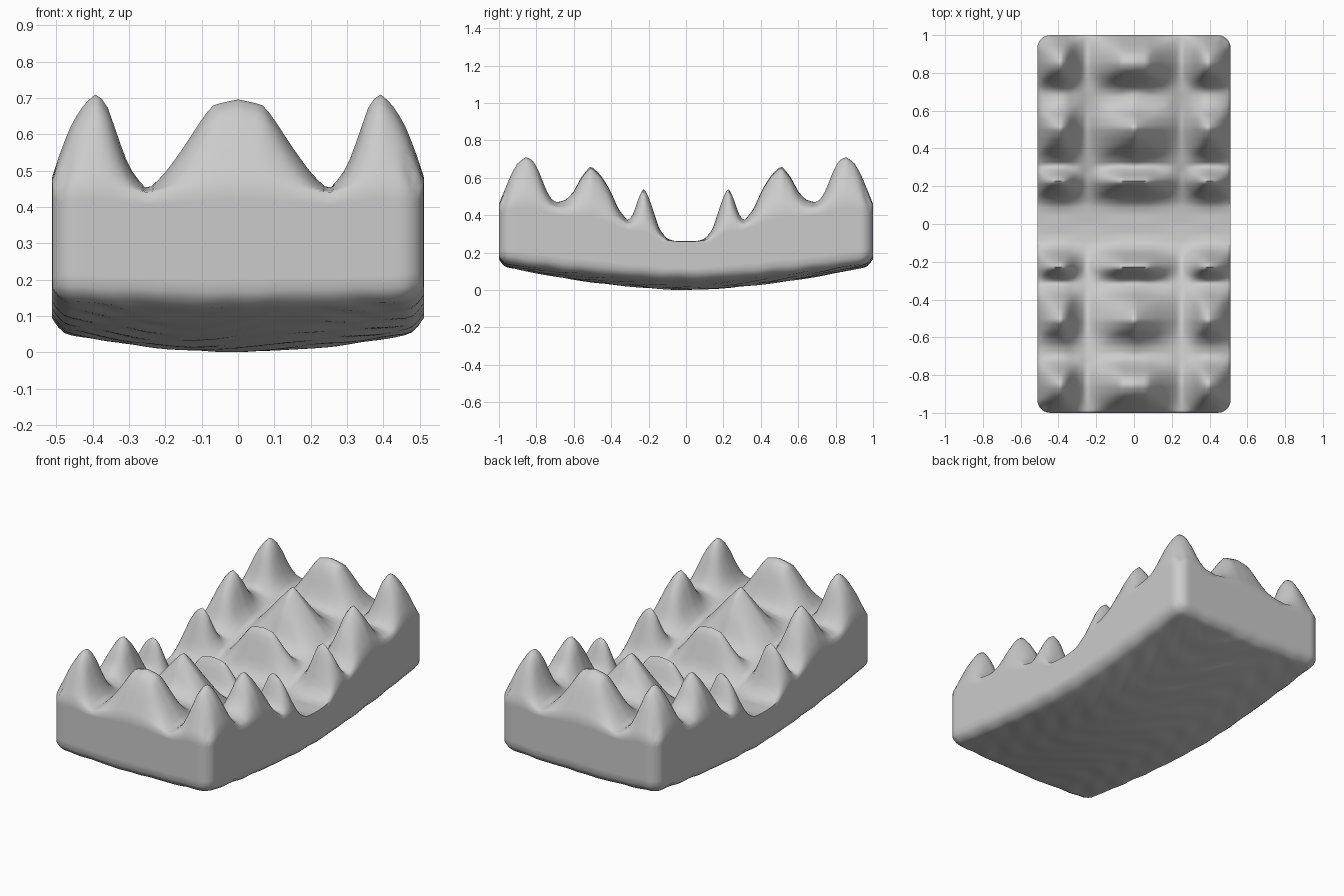
import bpy, bmesh, math

if "Cube" in bpy.data.objects:
    bpy.data.objects.remove(bpy.data.objects["Cube"])

HX, HY, R = 0.512, 1.0, 0.07      # half width, half length, corner radius
NX, NY, WALL = 60, 140, 8         # grid cells and wall rows

# Height of the peak ridge and of the grooves along |y|
RIDGE = [(0, .263), (.06, .262), (.10, .275), (.14, .32), (.17, .41), (.20, .50), (.225, .55),
         (.25, .505), (.28, .41), (.31, .368), (.36, .43), (.41, .54), (.46, .615),
         (.51, .66), (.56, .60), (.60, .525), (.64, .483), (.69, .468), (.72, .485),
         (.75, .54), (.79, .645), (.82, .695), (.855, .715), (.90, .68), (.93, .63),
         (.96, .56), (1, .46)]
GROOVE = [(0, .258), (.11, .265), (.31, .345), (.5, .39), (.7, .43), (.85, .445), (1, .44)]
# Cross-row bump shape along |x|: wide middle peak, groove, outer peak
ACROSS = [(0, .95), (.07, .89), (.10, .74), (.15, .45), (.20, .19), (.25, 0), (.30, .24),
          (.33, .55), (.36, .89), (.39, 1.02), (.43, .87), (.46, .68), (.49, .40), (.512, .14)]
# The second-row middle peak is more pointed
POINTED = [(0, 1.04), (.05, .84), (.10, .62), (.15, .39), (.20, .18), (.25, 0)]


def lerp(table, t):
    for (a, va), (b, vb) in zip(table, table[1:]):
        if t <= b:
            return va + (vb - va) * (t - a) / (b - a)
    return table[-1][1]


def top_z(x, y):
    x, y = abs(x), abs(y)
    base = lerp(GROOVE, y)
    a = max(0, lerp(RIDGE, y) - base)
    c = lerp(POINTED if x < .25 and .31 < y < .69 else ACROSS, x)
    return base + .85 * a * c + .15 * min(a, .26 * c)


def bottom_z(x, y):
    # shallow keel with a softened rim and slight roughness
    edge = min(HX - abs(x), HY - abs(y))
    z = .13 * abs(y) ** 1.7 + .055 * (x / .5) ** 2 * (1 - .7 * y * y)
    z += .035 * (1 - min(edge / .045, 1)) ** 2
    return z + .003 + .003 * math.sin(31 * y + 4 * math.sin(9 * x)) * math.cos(14 * x + 5 * y)


def rounded(x, y):
    # push square corners onto a quarter circle
    dx, dy = abs(x) - (HX - R), abs(y) - (HY - R)
    if dx > 0 and dy > 0:
        k = max(dx, dy) / math.hypot(dx, dy)
        x = math.copysign(HX - R + dx * k, x)
        y = math.copysign(HY - R + dy * k, y)
    return x, y


bm = bmesh.new()


def sheet(height, flip):
    grid = []
    for j in range(NY + 1):
        row = []
        for i in range(NX + 1):
            u, v = HX * (2 * i / NX - 1), HY * (2 * j / NY - 1)
            x, y = rounded(u, v)
            row.append(bm.verts.new((x, y, height(u, v))))
        grid.append(row)
    for j in range(NY):
        for i in range(NX):
            f = [grid[j][i], grid[j][i + 1], grid[j + 1][i + 1], grid[j + 1][i]]
            bm.faces.new(f[::-1] if flip else f)
    # rim, counter-clockwise
    return (grid[0][:-1] + [r[-1] for r in grid[:-1]]
            + grid[-1][:0:-1] + [r[0] for r in grid[:0:-1]])


# Peaked top, keeled underside, and the wall between them
upper = sheet(top_z, False)
lower = sheet(bottom_z, True)
rings = [lower]
for k in range(1, WALL):
    rings.append([bm.verts.new(a.co.lerp(b.co, k / WALL)) for a, b in zip(lower, upper)])
rings.append(upper)
n = len(upper)
for a, b in zip(rings, rings[1:]):
    for i in range(n):
        j = (i + 1) % n
        bm.faces.new((a[i], a[j], b[j], b[i]))

# Soften the crests, then seat on the floor
bmesh.ops.smooth_vert(bm, verts=[v for v in bm.verts if abs(v.co.x) < HX - .01 and abs(v.co.y) < HY - .01],
                      factor=.4, use_axis_x=False, use_axis_y=False, use_axis_z=True)
low = min(v.co.z for v in bm.verts)
for v in bm.verts:
    v.co.z -= low

mesh = bpy.data.meshes.new("peaked_block")
bm.to_mesh(mesh)
bm.free()
obj = bpy.data.objects.new("peaked_block", mesh)
bpy.context.collection.objects.link(obj)
bpy.context.view_layer.objects.active = obj
obj.select_set(True)
bpy.ops.object.shade_smooth_by_angle(angle=math.radians(80))
